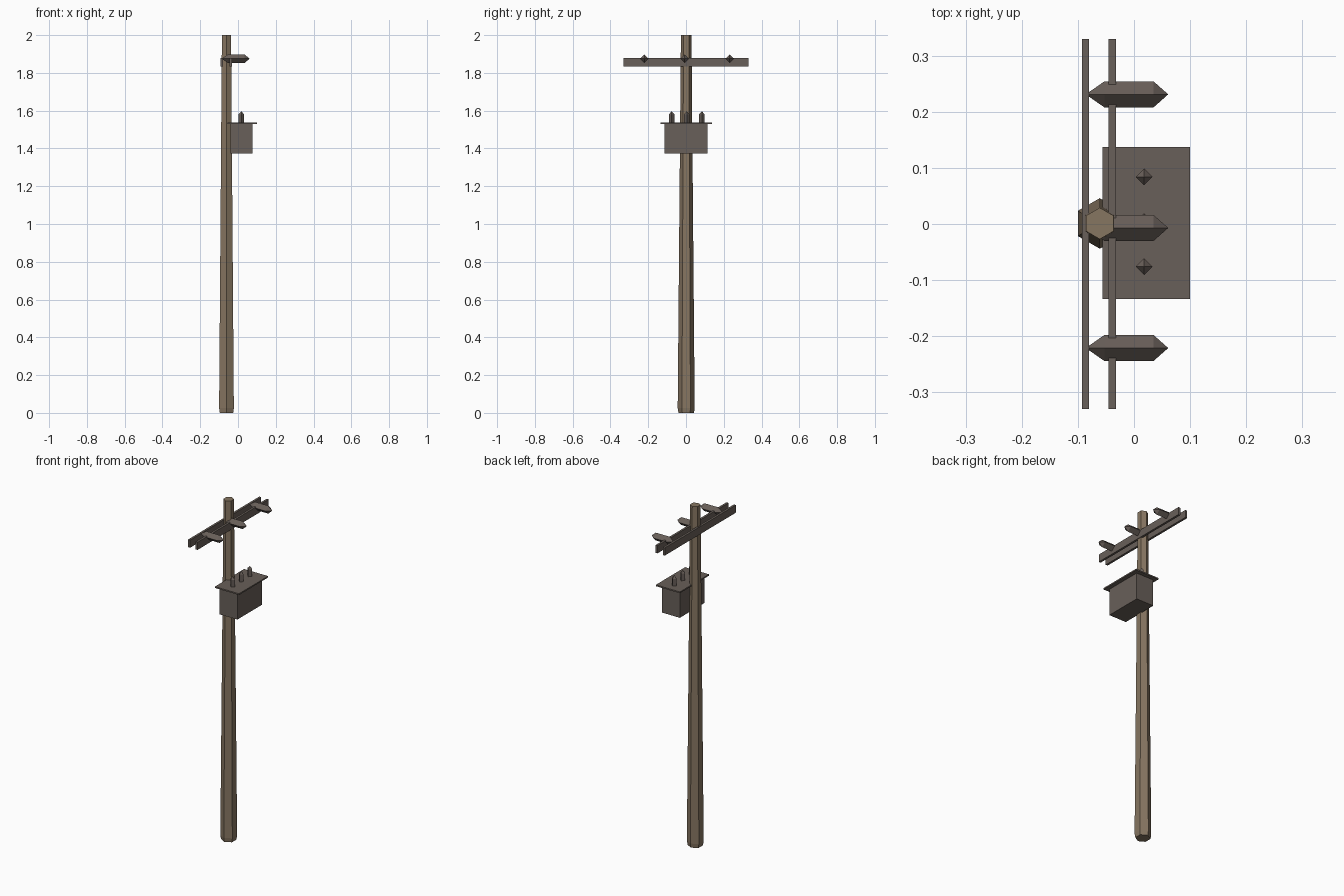
import bpy, bmesh, math
from mathutils import Matrix, Vector

if "Cube" in bpy.data.objects:
    bpy.data.objects.remove(bpy.data.objects["Cube"], do_unlink=True)


def material(name, rgb):
    m = bpy.data.materials.new(name)
    m.use_nodes = True
    m.diffuse_color = (*rgb, 1)
    m.node_tree.nodes["Principled BSDF"].inputs["Base Color"].default_value = (*rgb, 1)
    return m


WOOD = material("weathered_wood", (0.24, 0.18, 0.12))
METAL = material("brown_grey_metal", (0.14, 0.115, 0.1))


def finish(bm, name, mat):
    bmesh.ops.remove_doubles(bm, verts=bm.verts, dist=0.0001)
    bmesh.ops.recalc_face_normals(bm, faces=bm.faces)
    mesh = bpy.data.meshes.new(name)
    bm.to_mesh(mesh)
    bm.free()
    mesh.materials.append(mat)
    obj = bpy.data.objects.new(name, mesh)
    bpy.context.collection.objects.link(obj)
    return obj


def box(name, low, high, mat):
    low, high = Vector(low), Vector(high)
    bm = bmesh.new()
    bmesh.ops.create_cube(bm, size=1)
    bmesh.ops.scale(bm, vec=high - low, verts=bm.verts)
    bmesh.ops.translate(bm, vec=(low + high) / 2, verts=bm.verts)
    return finish(bm, name, mat)


def spindle(name, sides, profile, origin, mat, start=0.0, tilt=None):
    """Stack of (height, radius) rings; a zero radius closes to a point."""
    bm = bmesh.new()
    rings = []
    for h, r in profile:
        angles = [start + math.tau * i / sides for i in range(sides)]
        rings.append([bm.verts.new((r * math.cos(a), r * math.sin(a), h)) for a in angles])
    for a, b in zip(rings, rings[1:]):
        for i in range(sides):
            j = (i + 1) % sides
            bm.faces.new((a[i], a[j], b[j], b[i]))
    for ring, (h, r) in ((rings[0], profile[0]), (rings[-1], profile[-1])):
        if r > 0:
            bm.faces.new(ring)
    bmesh.ops.dissolve_degenerate(bm, dist=0.0001, edges=bm.edges)
    if tilt:
        bmesh.ops.transform(bm, matrix=tilt, verts=bm.verts)
    bmesh.ops.translate(bm, vec=origin, verts=bm.verts)
    return finish(bm, name, mat)


# Tapered six-sided pole with a slightly chamfered foot
spindle("pole", 6, [(0, 0.041), (0.025, 0.045), (2, 0.028)],
        (-0.061, 0.001, 0), WOOD, start=math.pi / 2)

# Pair of crossarm boards clamping the pole
for side, x in (("back", -0.0865), ("front", -0.0385)):
    box(f"crossarm_{side}", (x - 0.0065, -0.33, 1.835), (x + 0.0065, 0.33, 1.88), METAL)

# Horizontal pointed insulators
along_x = Matrix.Rotation(math.pi / 2, 4, "Y")
for i, y in enumerate((-0.221, -0.007, 0.231)):
    spindle(f"insulator_{i + 1}", 4,
            [(-0.086, 0), (-0.053, 0.023), (0.035, 0.023), (0.061, 0)],
            (0, y, 1.875), METAL, tilt=along_x)

# Transformer tank with overhanging lid
box("transformer_tank", (-0.039, -0.114, 1.372), (0.076, 0.113, 1.532), METAL)
box("transformer_lid", (-0.056, -0.134, 1.53), (0.1, 0.137, 1.538), METAL)

# Pointed bushings on the lid
for i, y in enumerate((-0.076, 0.004, 0.084)):
    spindle(f"bushing_{i + 1}", 4, [(1.53, 0.015), (1.58, 0.015), (1.597, 0)],
            (0.018, y, 0), METAL)
